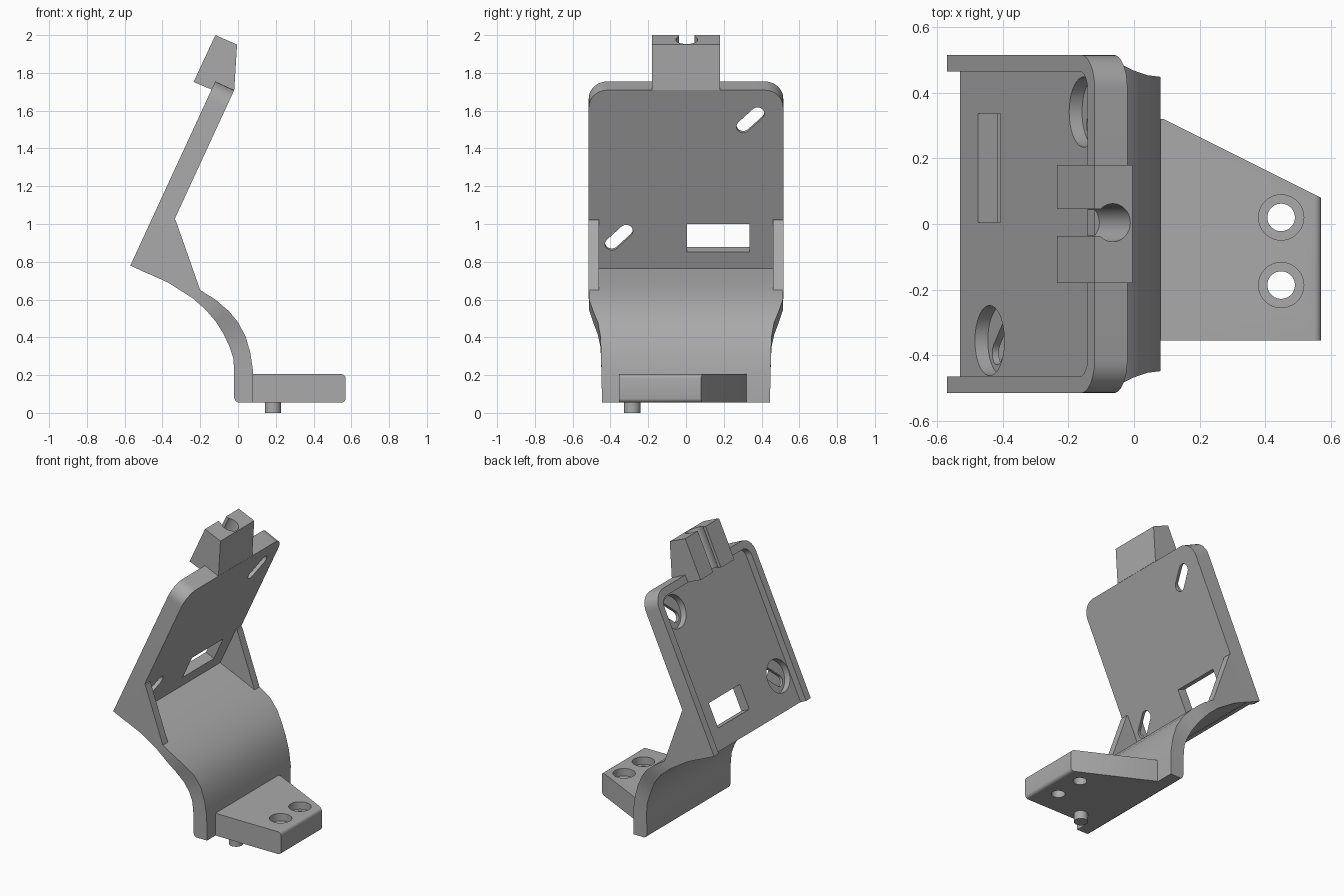
import bpy, bmesh, math
from mathutils import Matrix, Vector

if "Cube" in bpy.data.objects:
    bpy.data.objects.remove(bpy.data.objects["Cube"], do_unlink=True)

GREY = (0.40, 0.40, 0.40, 1)
grey = bpy.data.materials.new("plain_grey")
grey.use_nodes = True
grey.diffuse_color = GREY
grey.node_tree.nodes["Principled BSDF"].inputs["Base Color"].default_value = GREY

# Frames: floor plan (x, y, z), side profile (x, z, y), tilted plate (along, y, outward)
PLAN = Matrix.Identity(4)
SIDE = Matrix(((1, 0, 0, 0), (0, 0, 1, 0), (0, 1, 0, 0), (0, 0, 0, 1)))
up = Vector((0.45, 0, 0.975)).normalized()
out = Vector((-up.z, 0, up.x))
PLATE = Matrix.Translation((-0.12, 0, 1.755)) @ Matrix(
    (up, (0, 1, 0), out)).transposed().to_4x4()


def finish(name, bm):
    bmesh.ops.recalc_face_normals(bm, faces=bm.faces[:])
    mesh = bpy.data.meshes.new(name)
    bm.to_mesh(mesh)
    bm.free()
    mesh.materials.append(grey)
    ob = bpy.data.objects.new(name, mesh)
    bpy.context.collection.objects.link(ob)
    return ob


def prism(name, outline, low, high, frame):
    bm = bmesh.new()
    rings = [[bm.verts.new(frame @ Vector((a, b, h))) for a, b in outline]
             for h in (low, high)]
    bm.faces.new(rings[0])
    bm.faces.new(rings[1])
    for i in range(len(outline)):
        j = (i + 1) % len(outline)
        bm.faces.new((rings[0][i], rings[0][j], rings[1][j], rings[1][i]))
    return finish(name, bm)


def arc(cx, cy, r, start, end, steps=8):
    angles = [math.radians(start + (end - start) * i / steps) for i in range(steps + 1)]
    return [(cx + r * math.cos(t), cy + r * math.sin(t)) for t in angles]


def circle(cx, cy, r):
    return arc(cx, cy, r, 0, 350, 35)


def box(a0, a1, b0, b1):
    return [(a0, b0), (a1, b0), (a1, b1), (a0, b1)]


def tab(bottom, top, half, r):
    # Rectangle with the two upper corners rounded
    return ([(bottom, -half)] + arc(top - r, r - half, r, -90, 0)
            + arc(top - r, half - r, r, 0, 90) + [(bottom, half)])


def slot(cx, cy, half, r):
    # Diagonal oblong
    d = half * math.sqrt(0.5)
    return arc(cx + d, cy + d, r, -45, 135) + arc(cx - d, cy - d, r, 135, 315)


def cut(ob, outline, low, high, frame):
    cutter = prism("cutter", outline, low, high, frame)
    cutter.hide_render = True
    mod = ob.modifiers.new("cut", 'BOOLEAN')
    mod.operation = 'DIFFERENCE'
    mod.solver = 'EXACT'
    mod.object = cutter
    bpy.context.view_layer.objects.active = ob
    bpy.ops.object.modifier_apply(modifier=mod.name)
    bpy.data.objects.remove(cutter, do_unlink=True)


# Tilted back plate with raised rim, open at the lower end
plate = prism("back_plate", tab(-1.074, 0, 0.515, 0.1), -0.11, 0, PLATE)
cut(plate, tab(-1.2, -0.05, 0.465, 0.06), -0.045, 0.1, PLATE)
cut(plate, box(-0.945, -0.78, 0.005, 0.337), -0.2, 0.1, PLATE)
for s, y in ((-0.175, 0.341), (-0.86, -0.355)):
    cut(plate, circle(s, y, 0.107), -0.088, 0.1, PLATE)
    cut(plate, slot(s, y, 0.054, 0.036), -0.2, 0.1, PLATE)

# Clip block on the plate's upper edge, with cord channel
clip = prism("top_clip", [(-0.12, 2.0), (-0.005, 1.95), (-0.02, 1.71),
                          (-0.135, 1.71), (-0.235, 1.752)], -0.18, 0.18, SIDE)
cut(clip, box(-0.15, 0.4, -0.037, 0.046), 0.03, 0.3, PLATE)
channel = PLATE @ Matrix.Translation((0, 0.004, 0.042)) @ Matrix.Rotation(math.pi / 2, 4, 'Y')
cut(clip, circle(0, 0, 0.058), -0.06, 0.4, channel)

# Side gussets between plate and arm
for side, name in ((1, "left_gusset"), (-1, "right_gusset")):
    prism(name, [(-0.34, 1.025), (-0.33, 1.02), (-0.2, 0.65), (-0.23, 0.62),
                 (-0.36, 0.69), (-0.48, 0.742)], side * 0.461, side * 0.515, SIDE)

# Curved arm: upper point, lower point and half width at each station
stations = [
    (-0.456, 0.765, -0.51, 0.753, 0.515), (-0.33, 0.71, -0.37, 0.69, 0.515),
    (-0.2, 0.65, -0.24, 0.607, 0.515), (-0.12, 0.6, -0.17, 0.545, 0.513),
    (-0.05, 0.54, -0.115, 0.48, 0.492), (0, 0.48, -0.075, 0.415, 0.467),
    (0.04, 0.405, -0.045, 0.35, 0.453), (0.065, 0.32, -0.025, 0.29, 0.45),
    (0.08, 0.22, -0.02, 0.22, 0.448), (0.08, 0.08, -0.02, 0.08, 0.445),
    (0.08, 0.063, -0.013, 0.063, 0.445), (0.08, 0.055, 0, 0.055, 0.445)]
bm = bmesh.new()
loops = [[bm.verts.new(p) for p in ((ux, -w, uz), (ux, w, uz), (lx, w, lz), (lx, -w, lz))]
         for ux, uz, lx, lz, w in stations]
bm.faces.new(loops[0])
bm.faces.new(loops[-1])
for a, b in zip(loops, loops[1:]):
    for i in range(4):
        j = (i + 1) % 4
        bm.faces.new((a[i], a[j], b[j], b[i]))
finish("curved_arm", bm)

# Tapered mounting foot with rounded end and countersunk holes
foot = prism("mounting_foot", [(0.02, -0.355), (0.57, -0.355), (0.57, 0.08),
                               (0.09, 0.32), (0.02, 0.32)], 0.055, 0.205, PLAN)
bm = bmesh.new()
bm.from_mesh(foot.data)
ends = [e for e in bm.edges if all(v.co.x > 0.5 for v in e.verts)
        and abs(e.verts[0].co.z - e.verts[1].co.z) < 0.01]
bmesh.ops.bevel(bm, geom=ends, offset=0.022, segments=4, profile=0.5, affect='EDGES')
bm.to_mesh(foot.data)
bm.free()
for y in (0.02, -0.186):
    cut(foot, circle(0.448, y, 0.069), 0.155, 0.3, PLAN)
    cut(foot, circle(0.448, y, 0.042), 0, 0.3, PLAN)

# Locating pin under the foot
prism("locating_pin", circle(0.185, -0.285, 0.043), 0, 0.08, PLAN)

bpy.ops.object.select_all(action='DESELECT')
for ob in bpy.context.scene.objects:
    if ob.type == 'MESH':
        ob.select_set(True)
        bpy.context.view_layer.objects.active = ob
bpy.ops.object.shade_smooth_by_angle(angle=math.radians(30))
